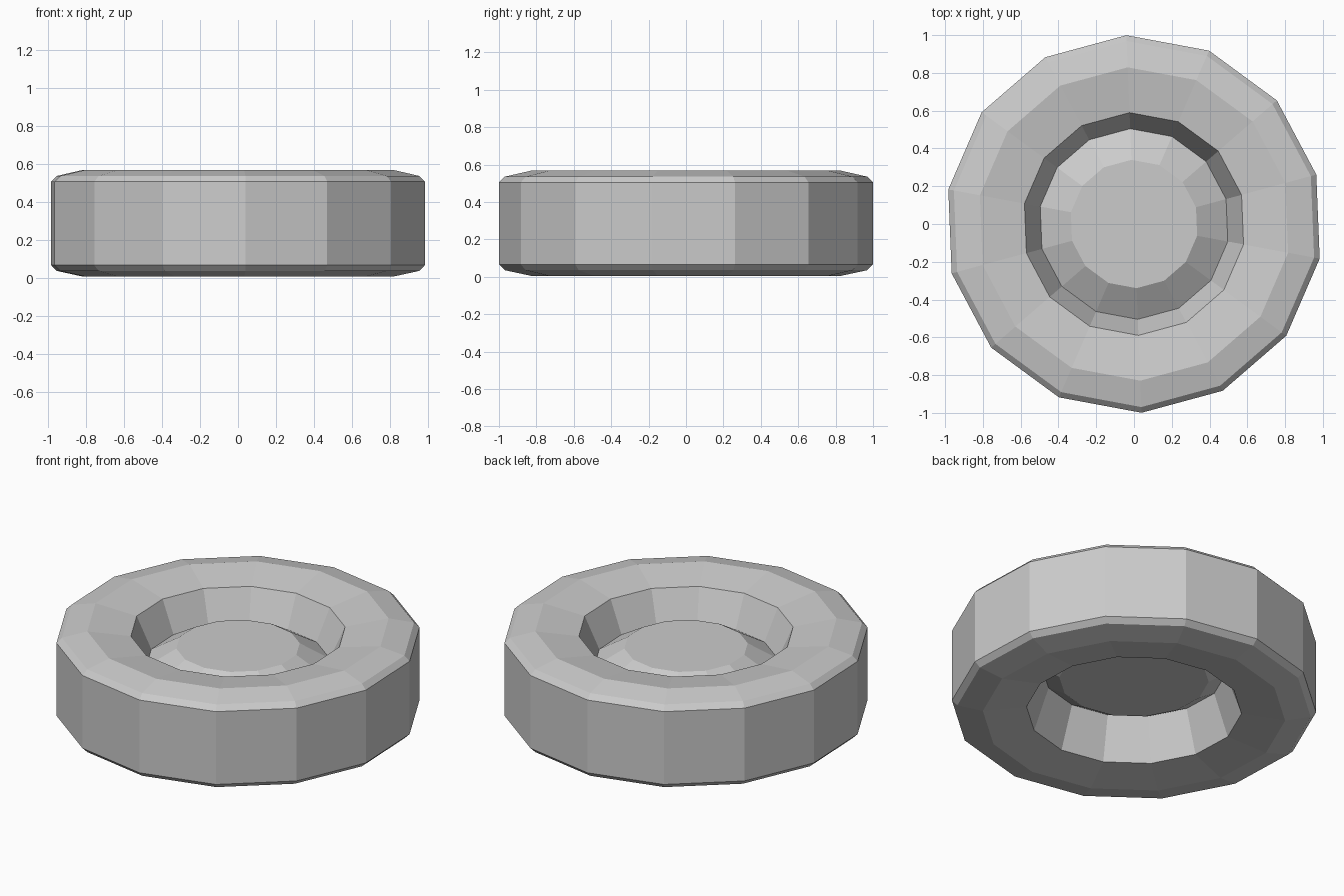
import bpy, bmesh, math

if "Cube" in bpy.data.objects:
    bpy.data.objects.remove(bpy.data.objects["Cube"])

SIDES = 14
START = math.radians(92.3)


def lathe(name, profile):
    """Revolve an (r, z) profile round z; both ends are capped flat."""
    bm = bmesh.new()
    rings = []
    for r, z in profile:
        ring = []
        for i in range(SIDES):
            a = START + i * math.tau / SIDES
            ring.append(bm.verts.new((r * math.cos(a), r * math.sin(a), z)))
        rings.append(ring)
    for lo, hi in zip(rings, rings[1:]):
        for i in range(SIDES):
            j = (i + 1) % SIDES
            bm.faces.new((lo[i], lo[j], hi[j], hi[i]))
    bm.faces.new(rings[0][::-1])
    bm.faces.new(rings[-1])
    bmesh.ops.recalc_face_normals(bm, faces=bm.faces[:])
    mesh = bpy.data.meshes.new(name)
    bm.to_mesh(mesh)
    bm.free()
    obj = bpy.data.objects.new(name, mesh)
    bpy.context.collection.objects.link(obj)
    return obj


# Wheel: underside hub, tyre, then the domed upper hub
lathe("wheel", [
    (0.41, 0.235), (0.505, 0.29),                 # lower hub
    (0.59, 0.04), (0.83, 0.005), (0.97, 0.035),   # lower tyre wall
    (1.0, 0.065), (1.0, 0.505),                   # tread
    (0.97, 0.535), (0.83, 0.567), (0.59, 0.527),  # upper tyre wall
    (0.505, 0.34), (0.34, 0.44),                  # upper hub
])
